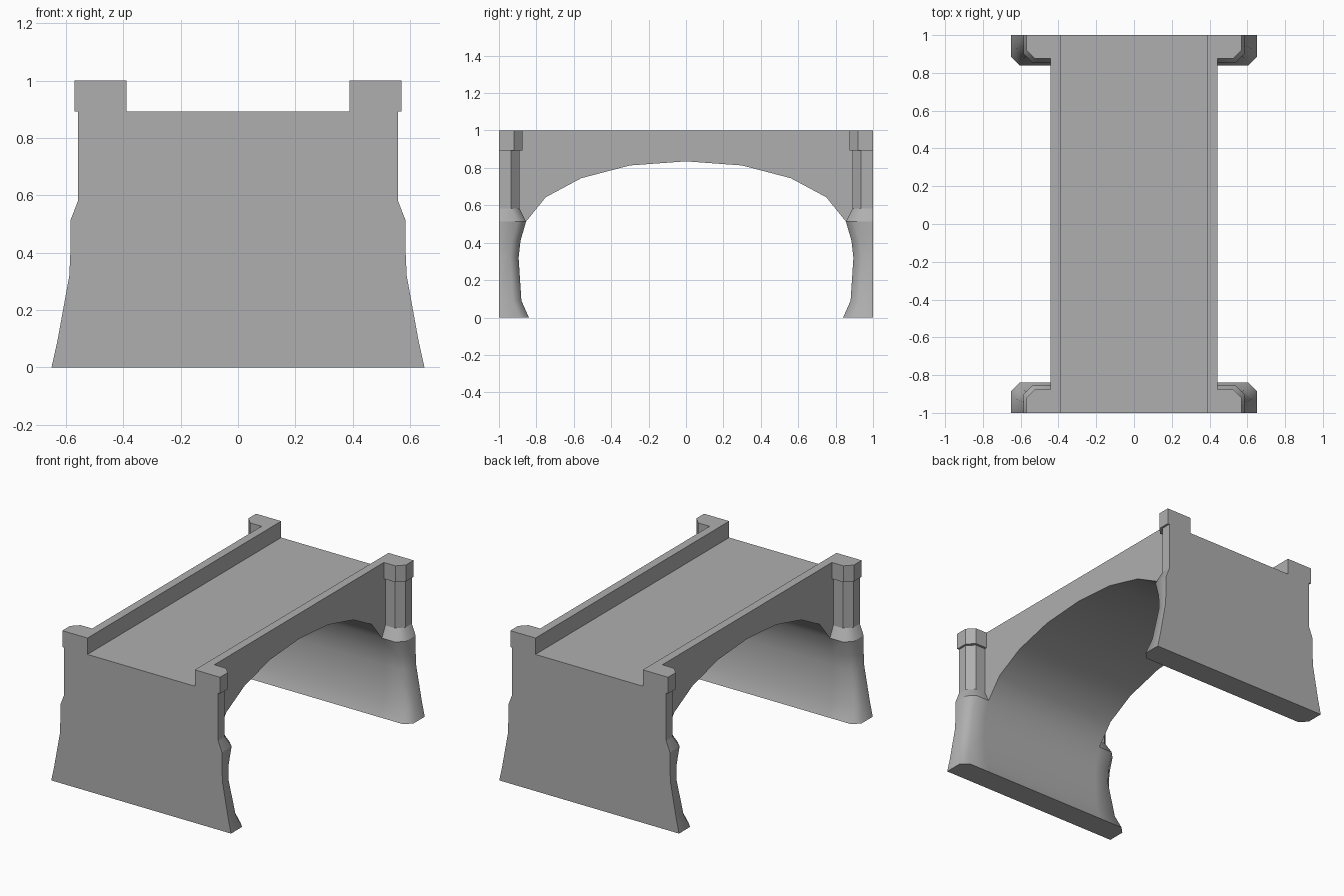
import bpy, bmesh, math

if "Cube" in bpy.data.objects:
    bpy.data.objects.remove(bpy.data.objects["Cube"])

W, DECK = 0.442, 0.388                  # half width of span, half width of roadway
CH = 0.045                              # corner chamfer

stone = bpy.data.materials.new("stone_grey")
stone.diffuse_color = (0.43, 0.43, 0.43, 1)
stone.use_nodes = True
stone.node_tree.nodes["Principled BSDF"].inputs["Base Color"].default_value = stone.diffuse_color


def loft(bm, rings, closed):
    """Skin a list of rings of 3D points, return rings of vertices."""
    vs = [[bm.verts.new(p) for p in r] for r in rings]
    n = len(vs[0])
    for a, b in zip(vs, vs[1:]):
        for i in range(n if closed else n - 1):
            j = (i + 1) % n
            bm.faces.new((a[i], a[j], b[j], b[i]))
    return vs


def finish(bm, name, angle=None):
    bmesh.ops.remove_doubles(bm, verts=bm.verts, dist=0.0005)
    bmesh.ops.recalc_face_normals(bm, faces=bm.faces)
    me = bpy.data.meshes.new(name)
    bm.to_mesh(me)
    bm.free()
    me.materials.append(stone)
    ob = bpy.data.objects.new(name, me)
    bpy.context.collection.objects.link(ob)
    if angle:
        bpy.ops.object.select_all(action='DESELECT')
        ob.select_set(True)
        bpy.context.view_layer.objects.active = ob
        bpy.ops.object.shade_smooth_by_angle(angle=math.radians(angle))
    return ob


# Bridge body: flared full-width abutments at both ends (z, half width, inner y)
bm = bmesh.new()
abutment = [(0, 0.65, 0.84), (0.09, 0.63, 0.88), (0.32, 0.588, 0.895),
            (0.41, 0.584, 0.885), (0.513, 0.584, 0.855)]
for sy in (-1, 1):
    rings = []
    for z, x, y in abutment:
        half = [(W, 1), (x, 1), (x, y + CH), (x - CH, y), (W, y)]
        outline = half + [(-px, py) for px, py in reversed(half)]
        rings.append([(px, sy * py, z) for px, py in outline])
    vs = loft(bm, rings, True)
    bm.faces.new(vs[0])

# Arched span with roadway and parapets (y, underside z)
arch = [(0, 0.835), (0.3, 0.813), (0.56, 0.745), (0.75, 0.643),
        (0.855, 0.513), (1, 0.513)]
stations = [(-y, z) for y, z in reversed(arch[1:])] + arch
rings = [[(-W, y, zb), (-W, y, 1), (-DECK, y, 1), (-DECK, y, 0.893),
          (DECK, y, 0.893), (DECK, y, 1), (W, y, 1), (W, y, zb)]
         for y, zb in stations]
vs = loft(bm, rings, False)
for a, b in list(zip(vs, vs[1:]))[1:-1]:
    bm.faces.new((a[-1], a[0], b[0], b[-1]))
bm.faces.new(vs[0])
bm.faces.new(vs[-1])
finish(bm, "bridge_body", 50)

# Corner pillars with rounded tapered foot and wider cap (z, outer x, inner y)
pillar = [(0.513, 0.584, 0.855), (0.583, 0.557, 0.89), (0.893, 0.557, 0.89),
          (0.893, 0.57, 0.875), (1, 0.57, 0.875)]
for sx, side in ((-1, "left"), (1, "right")):
    for sy, end in ((-1, "front"), (1, "back")):
        bm = bmesh.new()
        rings = [[(sx * px, sy * py, z) for px, py in
                  ((W, 1), (x, 1), (x, y + CH), (x - CH, y), (W, y))]
                 for z, x, y in pillar]
        vs = loft(bm, rings, False)
        bm.faces.new(vs[-1])
        for i, f in enumerate(bm.faces):    # soften only the foot's sides
            f.smooth = 1 <= i <= 3
        finish(bm, f"corner_pillar_{end}_{side}")
